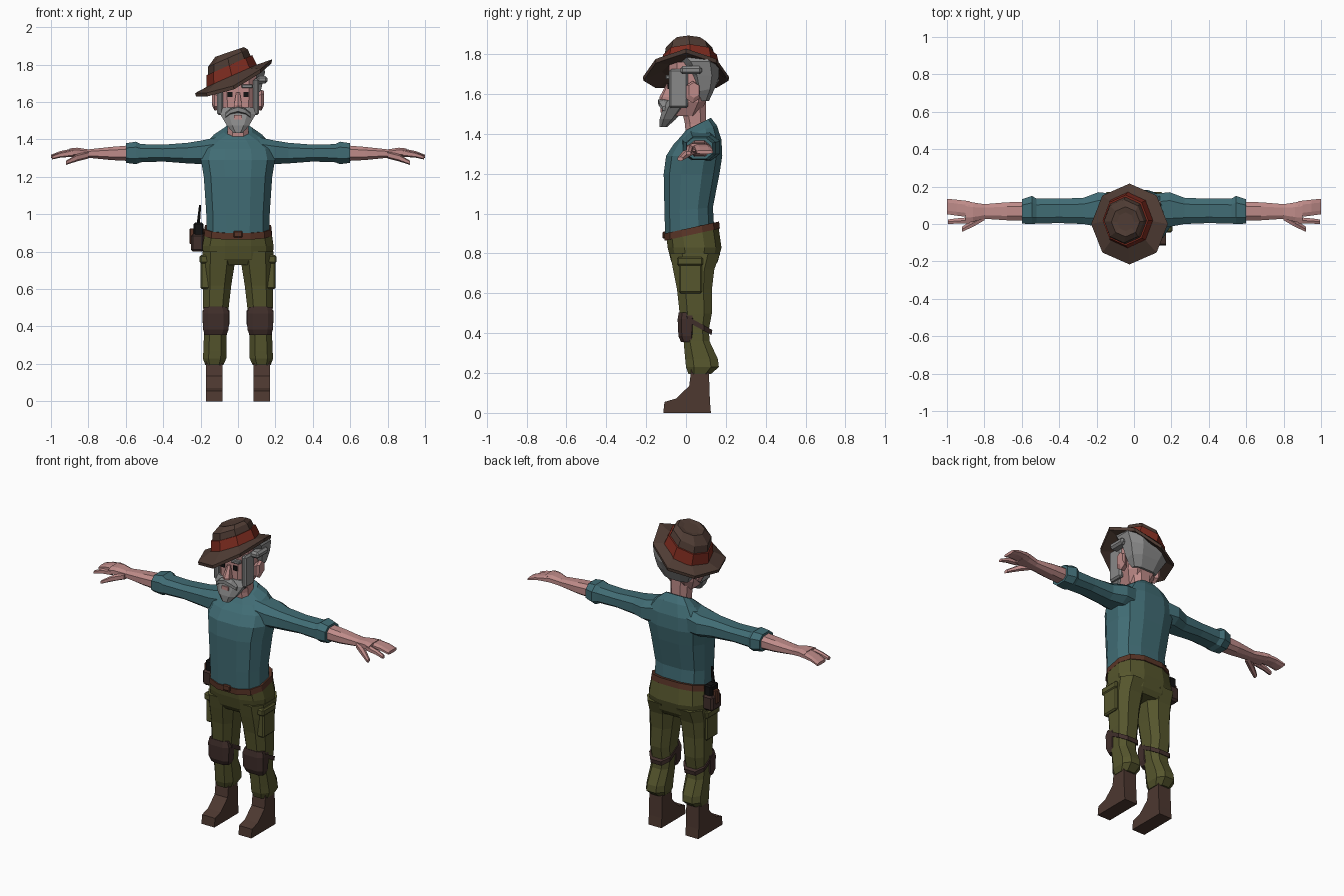
import bpy, bmesh, math
from mathutils import Vector


def material(name, rgb):
    m = bpy.data.materials.new(name)
    m.diffuse_color = (*rgb, 1)
    return m


SKIN = material("skin", (0.52, 0.26, 0.25))
GREY = material("grey_hair", (0.25, 0.25, 0.25))
TEAL = material("teal_cloth", (0.052, 0.15, 0.175))
OLIVE = material("olive_cloth", (0.092, 0.092, 0.026))
BOOT = material("boot_brown", (0.075, 0.04, 0.03))
HAT = material("hat_brown", (0.078, 0.045, 0.034))
RED = material("band_red", (0.21, 0.025, 0.014))
BELT = material("belt_brown", (0.1, 0.035, 0.02))
PAD = material("pad_brown", (0.052, 0.028, 0.024))
BLACK = material("black", (0.006, 0.006, 0.006))


def finish(name, bm, mat, bevel=0):
    bmesh.ops.recalc_face_normals(bm, faces=bm.faces)
    me = bpy.data.meshes.new(name)
    bm.to_mesh(me)
    bm.free()
    me.materials.append(mat)
    ob = bpy.data.objects.new(name, me)
    bpy.context.collection.objects.link(ob)
    if bevel:
        b = ob.modifiers.new("bevel", "BEVEL")
        b.width, b.segments = bevel, 1
    return ob


def ring(axis, pos, a0, a1, b0, b1, n=8, e=0.75, sa=0, sb=0, off=0.5):
    """Rounded cross-section; sa and sb tilt it along its own two axes."""
    ca, cb, ra, rb = (a0 + a1) / 2, (b0 + b1) / 2, (a1 - a0) / 2, (b1 - b0) / 2
    k = math.cos(math.pi / n) if off else 1
    pts = []
    for i in range(n):
        t = 2 * math.pi * (i + off) / n
        c, s = math.cos(t) / k, math.sin(t) / k
        a = ra * math.copysign(abs(c) ** e, c)
        b = rb * math.copysign(abs(s) ** e, s)
        p = pos + sa * a + sb * b
        pts.append(Vector((ca + a, cb + b, p) if axis == "z" else (p, ca + a, cb + b)))
    return pts


def loft(name, rings, mat, side=1):
    bm = bmesh.new()
    vs = [[bm.verts.new((p.x * side, p.y, p.z)) for p in r] for r in rings]
    n = len(vs[0])
    for lo, hi in zip(vs, vs[1:]):
        for i in range(n):
            j = (i + 1) % n
            bm.faces.new((lo[i], lo[j], hi[j], hi[i]))
    bm.faces.new(vs[0])
    bm.faces.new(vs[-1])
    return finish(name, bm, mat)


def stack(name, rows, mat, axis="z", side=1, **kw):
    """Loft from rows of (position, a0, a1, b0, b1)."""
    return loft(name, [ring(axis, *r, **kw) for r in rows], mat, side)


def box(name, x, y, z, mat, bevel=0, side=1):
    bm = bmesh.new()
    bmesh.ops.create_cube(bm, size=1)
    for v in bm.verts:
        v.co = Vector([(r[0] + r[1]) / 2 + c * (r[1] - r[0]) for r, c in zip((x, y, z), v.co)])
        v.co.x *= side
    return finish(name, bm, mat, bevel)


# Shirt body, with sloping hem and collar
R = lambda z, x, y0, y1, s=0: ring("z", z, -x, x, y0, y1, n=12, sb=s)
loft("shirt_body", [R(0.925, 0.168, -0.105, 0.14, 0.2), R(1.02, 0.17, -0.108, 0.135, 0.1),
                    R(1.2, 0.183, -0.112, 0.168), R(1.29, 0.198, -0.1, 0.182),
                    R(1.36, 0.185, -0.062, 0.178, 0.1), R(1.415, 0.13, -0.025, 0.155, 0.3),
                    R(1.45, 0.075, 0.0, 0.125, 0.5)], TEAL)

# Trouser seat and belt
loft("trouser_seat", [R(0.73, 0.165, -0.055, 0.14), R(0.76, 0.185, -0.075, 0.16), R(0.83, 0.19, -0.092, 0.178),
                      R(0.925, 0.175, -0.1, 0.16, 0.25)], OLIVE)
loft("belt", [R(0.895, 0.181, -0.108, 0.17, 0.22), R(0.93, 0.177, -0.11, 0.166, 0.22)], BELT)
box("belt_buckle", (-0.025, 0.025), (-0.118, -0.09), (0.875, 0.91), BELT, 0.005)

for s, tag in ((1, "left"), (-1, "right")):
    # Sleeve, forearm and hand
    stack(tag + "_sleeve", [(0.1, -0.02, 0.16, 1.26, 1.415), (0.19, -0.015, 0.17, 1.268, 1.395),
                            (0.27, 0.0, 0.14, 1.272, 1.382), (0.4, 0.005, 0.135, 1.282, 1.372),
                            (0.52, 0.002, 0.135, 1.278, 1.375), (0.545, 0.0, 0.15, 1.268, 1.388),
                            (0.6, 0.002, 0.132, 1.275, 1.38)], TEAL, "x", s)
    stack(tag + "_forearm", [(0.58, 0.018, 0.118, 1.285, 1.368), (0.68, 0.02, 0.116, 1.29, 1.36),
                             (0.8, 0.028, 0.106, 1.302, 1.347), (0.86, 0.012, 0.115, 1.308, 1.356),
                             (0.9, 0.004, 0.125, 1.312, 1.352)], SKIN, "x", s)
    stack(tag + "_fingers", [(0.88, 0.036, 0.122, 1.314, 1.352), (0.95, 0.045, 0.13, 1.312, 1.338),
                             (1.0, 0.052, 0.135, 1.3, 1.318)], SKIN, "x", s)
    stack(tag + "_index_finger", [(0.88, 0.004, 0.036, 1.31, 1.346), (0.95, 0.002, 0.03, 1.304, 1.33),
                                  (0.995, 0.0, 0.024, 1.294, 1.312)], SKIN, "x", s, n=6)
    stack(tag + "_thumb", [(0.8, 0.02, 0.06, 1.3, 1.335), (0.86, -0.015, 0.025, 1.285, 1.32),
                           (0.92, -0.042, -0.015, 1.265, 1.285)], SKIN, "x", s, n=6)

    # Trouser leg
    stack(tag + "_trouser_leg", [(0.195, 0.078, 0.175, 0.012, 0.125), (0.23, 0.062, 0.188, 0.0, 0.165),
                                 (0.27, 0.062, 0.185, -0.004, 0.16), (0.36, 0.06, 0.182, -0.012, 0.118),
                                 (0.42, 0.052, 0.182, -0.02, 0.115), (0.5, 0.05, 0.186, -0.032, 0.13),
                                 (0.62, 0.036, 0.187, -0.045, 0.13), (0.72, 0.02, 0.19, -0.065, 0.142),
                                 (0.8, 0.008, 0.19, -0.08, 0.172)], OLIVE, "z", s)

    # Knee pad with a strap slanting down behind
    stack(tag + "_knee_pad", [(0.355, 0.062, 0.178, -0.025, 0.045), (0.385, 0.05, 0.187, -0.038, 0.045),
                              (0.47, 0.047, 0.19, -0.042, 0.05), (0.505, 0.06, 0.182, -0.036, 0.05)],
          PAD, "z", s, e=0.6)
    stack(tag + "_knee_strap", [(0.435, 0.046, 0.188, -0.032, 0.128), (0.462, 0.046, 0.19, -0.034, 0.132)],
          PAD, "z", s, sb=-0.55)

    # Cargo pocket and flap
    box(tag + "_cargo_pocket", (0.14, 0.2), (-0.035, 0.08), (0.6, 0.75), OLIVE, 0.008, s)
    box(tag + "_pocket_flap", (0.138, 0.206), (-0.045, 0.085), (0.738, 0.782), OLIVE, 0.008, s)

    # Boot from a side profile
    prof = [(0.028, 0.23), (0.016, 0.135), (-0.05, 0.072), (-0.108, 0.055), (-0.114, 0.0),
            (0.125, 0.0), (0.12, 0.06), (0.114, 0.23)]
    loft(tag + "_boot", [[Vector((x, y, z)) for y, z in prof] for x in (0.083, 0.172)], BOOT, s)

    # Side of the face: sideburn, ear, eyebrow, eye
    top = 1.725 if s > 0 else 1.67
    box(tag + "_sideburn", (0.08, 0.112), (-0.086, 0.01), (1.53, top), GREY, 0.01, s)
    stack(tag + "_ear", [(0.09, 0.005, 0.05, 1.565, 1.63), (0.125, 0.0, 0.068, 1.56, 1.66),
                         (0.138, 0.015, 0.065, 1.585, 1.655)], SKIN, "x", s, n=6)
    box(tag + "_eyebrow", (0.02, 0.08), (-0.103, -0.075), (1.675, 1.695), GREY, 0.004, s)
    box(tag + "_eye", (0.029, 0.057), (-0.092, -0.084), (1.626, 1.654), BLACK, 0, s)

    # Moustache half
    stack(tag + "_moustache", [(0.0, -0.14, -0.08, 1.545, 1.578), (0.04, -0.135, -0.08, 1.535, 1.565),
                               (0.068, -0.118, -0.08, 1.515, 1.54)], GREY, "x", s, n=6)

# Neck and head
stack("neck", [(1.37, -0.06, 0.06, 0.0, 0.11), (1.45, -0.055, 0.055, -0.005, 0.1),
               (1.56, -0.06, 0.06, -0.03, 0.1)], SKIN)
loft("head", [ring("z", 1.49, -0.06, 0.06, -0.08, 0.06, e=0.6),
              ring("z", 1.56, -0.095, 0.095, -0.085, 0.1, e=0.6),
              ring("z", 1.66, -0.1, 0.1, -0.085, 0.12, e=0.6),
              ring("z", 1.725, -0.1, 0.1, -0.085, 0.11, e=0.6, sa=0.35)], SKIN)
stack("nose", [(1.56, -0.02, 0.02, -0.128, -0.07), (1.585, -0.021, 0.021, -0.13, -0.07),
               (1.65, -0.01, 0.01, -0.096, -0.07)], SKIN, n=6)

# Beard and lower lip
stack("beard", [(1.435, -0.025, 0.025, -0.132, -0.095), (1.475, -0.06, 0.06, -0.132, -0.05),
                (1.535, -0.095, 0.095, -0.115, 0.0), (1.57, -0.108, 0.108, -0.09, 0.005)], GREY)
box("mouth", (-0.022, 0.022), (-0.129, -0.121), (1.508, 1.53), SKIN)

# Hair round the back of the head, its top following the hat
loft("hair", [ring("z", 1.565, -0.08, 0.08, 0.05, 0.115),
              ring("z", 1.62, -0.112, 0.112, 0.045, 0.145, sb=0.2),
              ring("z", 1.675, -0.13, 0.13, 0.02, 0.165, sa=0.15),
              ring("z", 1.72, -0.14, 0.145, -0.02, 0.165, sa=0.3),
              ring("z", 1.74, -0.125, 0.135, -0.04, 0.14, sa=0.35)], GREY)
box("hair_tuft", (0.1, 0.158), (-0.03, 0.08), (1.7, 1.74), GREY, 0.012)


# Hat: tilted rings that droop to the front and back
def hat_ring(cx, cy, rx, ry, z, tilt=0.44, droop=0.0):
    pts = ring("z", z, cx - rx, cx + rx, cy - ry, cy + ry, e=1, sa=tilt, off=0)
    for p in pts:
        p.z -= droop * p.y ** 2
    return pts


loft("hat_brim", [hat_ring(-0.025, 0.01, 0.12, 0.13, 1.712),
                  hat_ring(-0.022, 0.0, 0.202, 0.214, 1.718, droop=1.1),
                  hat_ring(-0.024, 0.0, 0.205, 0.216, 1.738, droop=1.1),
                  hat_ring(-0.03, 0.015, 0.13, 0.145, 1.742)], HAT)
loft("hat_band", [hat_ring(-0.03, 0.02, 0.138, 0.152, 1.725),
                  hat_ring(-0.046, 0.02, 0.122, 0.135, 1.797)], RED)
loft("hat_crown", [hat_ring(-0.044, 0.02, 0.118, 0.13, 1.78),
                   hat_ring(-0.054, 0.015, 0.106, 0.116, 1.835),
                   hat_ring(-0.045, 0.012, 0.076, 0.08, 1.868, 0.34),
                   hat_ring(-0.045, 0.012, 0.045, 0.05, 1.862, 0.34)], HAT)

# Radio in a holster on the right hip
box("holster", (-0.252, -0.18), (0.005, 0.1), (0.8, 0.895), PAD, 0.012)
box("holster_strap", (-0.258, -0.18), (0.035, 0.07), (0.84, 0.925), BELT, 0.005)
box("radio", (-0.238, -0.185), (0.015, 0.09), (0.86, 0.955), BLACK, 0.008)
stack("antenna", [(0.94, -0.222, -0.204, 0.025, 0.043), (1.05, -0.208, -0.197, 0.028, 0.039)], BLACK, n=6)
